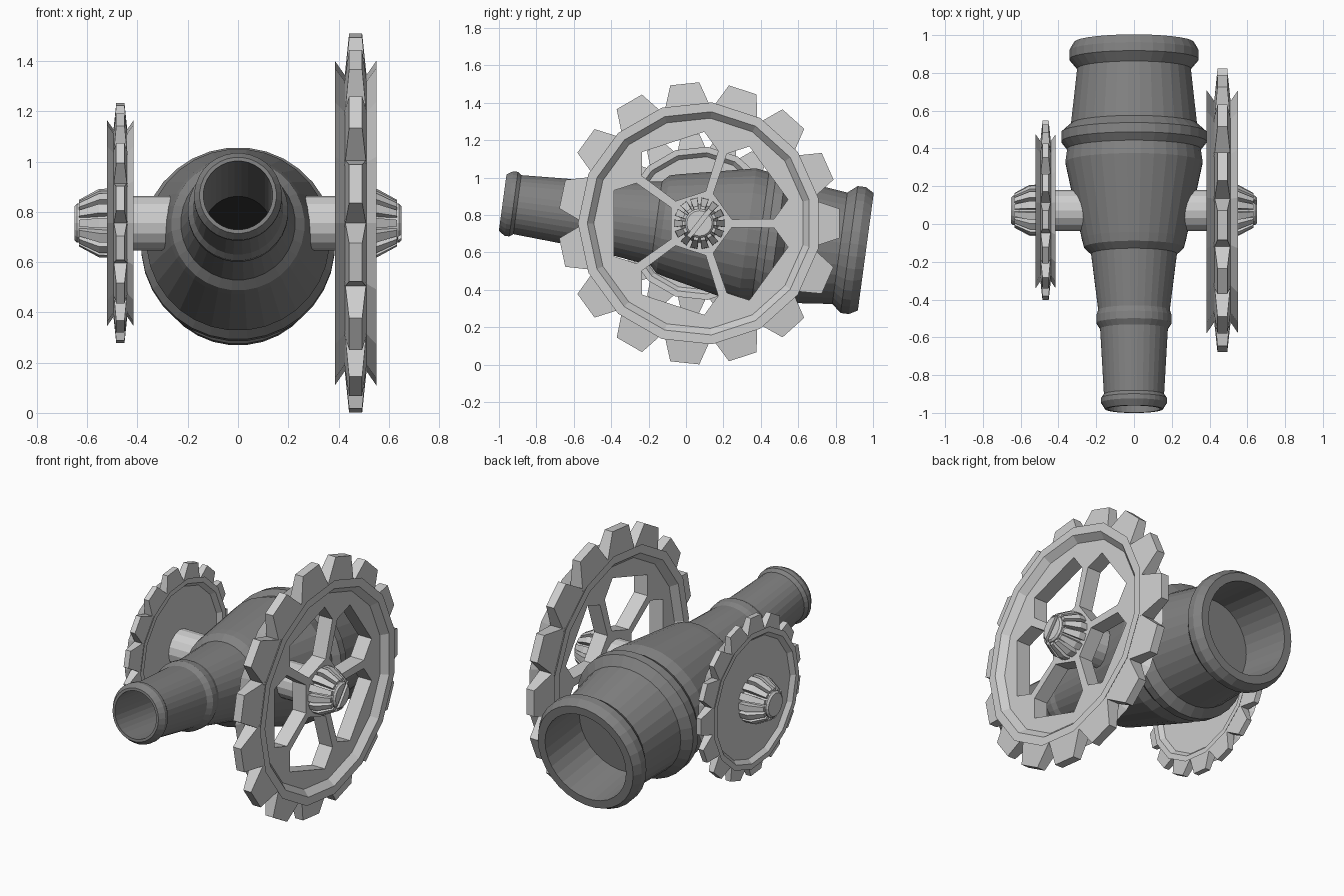
import bpy, bmesh
from math import radians, sin, cos, tau
from mathutils import Matrix, Vector

old = bpy.data.objects.get("Cube")
if old:
    bpy.data.objects.remove(old, do_unlink=True)


def material(name, value):
    m = bpy.data.materials.new(name)
    m.use_nodes = True
    colour = (value, value, value, 1)
    m.diffuse_color = colour
    m.node_tree.nodes["Principled BSDF"].inputs["Base Color"].default_value = colour
    return m


IRON = material("dark iron", 0.22)
STEEL = material("pale steel", 0.62)
BLACK = material("bore black", 0.004)


def polar(x, r, degrees):
    a = radians(degrees)
    return Vector((x, r * cos(a), r * sin(a)))


def lathe(bm, profile, sides, start=0.0):
    """Spin (radius, x) points around the x axis; radius 0 makes a pole."""
    rings = []
    for r, x in profile:
        if r == 0:
            rings.append([bm.verts.new((x, 0, 0))] * sides)
        else:
            rings.append([bm.verts.new(polar(x, r, start + 360 * i / sides)) for i in range(sides)])
    for a, b in zip(rings, rings[1:]):
        for i in range(sides):
            j = (i + 1) % sides
            bm.faces.new(list(dict.fromkeys((a[i], a[j], b[j], b[i]))))


def hull(bm, points):
    verts = [bm.verts.new(p) for p in points]
    bmesh.ops.convex_hull(bm, input=verts)


def finish(bm, name, matrix, mats):
    bm.transform(matrix)
    bmesh.ops.recalc_face_normals(bm, faces=bm.faces[:])
    mesh = bpy.data.meshes.new(name)
    bm.to_mesh(mesh)
    bm.free()
    for m in mats:
        mesh.materials.append(m)
    ob = bpy.data.objects.new(name, mesh)
    bpy.context.scene.collection.objects.link(ob)
    return ob


def cut(ob, cutter):
    mod = ob.modifiers.new("cut", "BOOLEAN")
    mod.operation, mod.solver, mod.object = "DIFFERENCE", "EXACT", cutter
    cutter.hide_render = True
    bpy.context.view_layer.objects.active = ob
    bpy.ops.object.modifier_apply(modifier=mod.name)
    bpy.data.objects.remove(cutter, do_unlink=True)


# Barrel: tapered tube with raised bands and a bore at each end
BORE_END = 0.06
barrel_profile = [
    (0, BORE_END), (0.138, BORE_END), (0.138, -0.989), (0.153, -0.989),
    (0.175, -0.955), (0.175, -0.93), (0.16, -0.91),
    (0.18, -0.56), (0.2, -0.53), (0.2, -0.49), (0.19, -0.46),
    (0.228, -0.16), (0.265, -0.125), (0.277, -0.08),
    (0.365, 0.33), (0.355, 0.4), (0.386, 0.44), (0.386, 0.49), (0.335, 0.535),
    (0.302, 0.83), (0.344, 0.88), (0.344, 0.925), (0.318, 0.97),
    (0.27, 0.97), (0.262, 0.65), (0, 0.65),
]
bm = bmesh.new()
lathe(bm, barrel_profile, 32, 360 / 64)
for f in bm.faces:
    if all(abs(v.co.x - BORE_END) < 0.01 for v in f.verts):
        f.material_index = 1
tilt = Matrix.Rotation(radians(-7.7), 4, "X") @ Matrix.Rotation(radians(90), 4, "Z")
finish(bm, "barrel", Matrix.Translation((0, 0, 0.733)) @ tilt, [IRON, BLACK])

# Wheels: flanged rim, five windows and fifteen teeth
TEETH = 15
half_rim = [(0, 0.045), (0.565, 0.045), (0.6, 0.083), (0.65, 0.083), (0.592, 0.043)]
rim_profile = half_rim + [(r, -x) for r, x in reversed(half_rim)]


def make_wheel(side, place, size):
    m = place @ Matrix.Scale(size, 4)
    bm = bmesh.new()
    lathe(bm, rim_profile, TEETH, 180 / TEETH)
    wheel = finish(bm, side + "_wheel", m, [STEEL])

    bm = bmesh.new()
    for k in range(5):
        c = 36 + 72 * k
        outline = [(0.49, 21), (0.4, 32.5), (0.175, 29)]
        hull(bm, [polar(x, r, c + s * a) for x in (-0.2, 0.2) for r, a in outline for s in (-1, 1)])
    cut(wheel, finish(bm, "window_cutter", m, [STEEL]))

    bm = bmesh.new()
    for k in range(TEETH):
        turn = Matrix.Rotation(tau * k / TEETH, 4, "X")
        hull(bm, [turn @ Vector((sx * hx, r, sy * hy))
                  for r, hx, hy in ((0.57, 0.044, 0.138), (0.75, 0.026, 0.078))
                  for sx in (-1, 1) for sy in (-1, 1)])
    finish(bm, side + "_wheel_teeth", m, [STEEL])


# Hubs: ribbed cone with a slotted cap, and the axle stub behind it
def make_hub(side, place):
    bm = bmesh.new()
    lathe(bm, [(0, 0.0), (0.115, 0.0), (0.075, 0.165), (0, 0.165)], 14)
    finish(bm, side + "_hub_core", place, [STEEL])

    bm = bmesh.new()
    for k in range(14):
        turn = Matrix.Rotation(tau * k / 14, 4, "X")
        hull(bm, [turn @ Vector((x, r, s * w))
                  for x, r, w in ((0.02, 0.05, 0.012), (0.02, 0.137, 0.02), (0.085, 0.135, 0.02),
                                  (0.165, 0.092, 0.013), (0.165, 0.05, 0.01))
                  for s in (-1, 1)])
    finish(bm, side + "_hub_ribs", place, [STEEL])

    bm = bmesh.new()
    lathe(bm, [(0, 0.15), (0.078, 0.15), (0.078, 0.172), (0.068, 0.182), (0, 0.182)], 16)
    cap = finish(bm, side + "_hub_cap", place, [STEEL])
    bm = bmesh.new()
    turn = Matrix.Rotation(radians(52), 4, "X")
    hull(bm, [turn @ Vector((x, y, z)) for x in (0.168, 0.2)
              for y in (-0.1, 0.1) for z in (-0.012, 0.012)])
    cut(cap, finish(bm, "slot_cutter", place, [STEEL]))

    bm = bmesh.new()
    lathe(bm, [(0, -0.22), (0.108, -0.22), (0.108, 0), (0, 0)], 16)
    finish(bm, side + "_axle", place, [STEEL])


for side, sign, size in (("left", 1, 1.0), ("right", -1, 0.633)):
    place = Matrix.Translation((sign * 0.468, 0.072, 0.755)) @ Matrix.Diagonal((sign, 1, 1, 1))
    make_wheel(side, place, size)
    make_hub(side, place)
